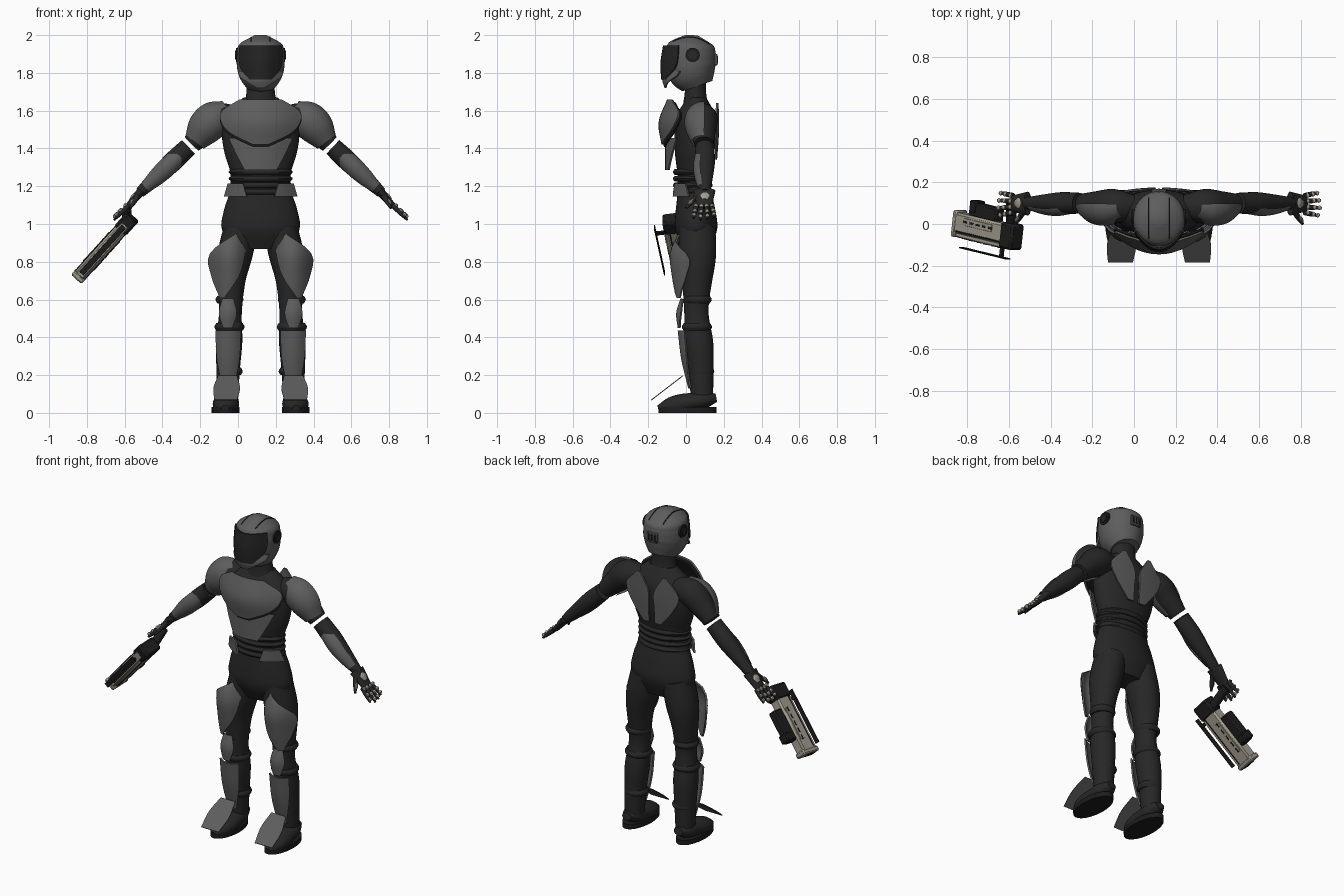
import bpy, bmesh, math
from mathutils import Vector, Matrix
from mathutils.bvhtree import BVHTree

cube = bpy.data.objects.get("Cube")
if cube:
    bpy.data.objects.remove(cube)

BODY_X = .12       # the figure stands off-centre because of the held gun
parts = []


def material(name, *rgb):
    mat = bpy.data.materials.new(name)
    mat.use_nodes = True
    mat.diffuse_color = (*rgb, 1)
    mat.node_tree.nodes["Principled BSDF"].inputs["Base Color"].default_value = (*rgb, 1)
    return mat


SUIT = material("suit_black", .02, .02, .02)
ARMOR = material("armor_grey", .11, .11, .11)
VISOR = material("visor_black", .017, .017, .018)
METAL = material("dark_metal", .012, .012, .012)
BEIGE = material("warm_grey", .36, .33, .27)


def finish(name, bm, mat):
    bmesh.ops.recalc_face_normals(bm, faces=bm.faces)
    mesh = bpy.data.meshes.new(name)
    bm.to_mesh(mesh)
    bm.free()
    mesh.materials.append(mat)
    part = bpy.data.objects.new(name, mesh)
    part.location.x = BODY_X
    bpy.context.collection.objects.link(part)
    parts.append(part)
    return part


def along(values, t):
    """Smooth value at t (from 0 to 1) through evenly spaced values."""
    if not isinstance(values, (tuple, list)):
        return values
    i = min(int(t * (len(values) - 1)), len(values) - 2)
    f = t * (len(values) - 1) - i
    b, c = values[i], values[i + 1]
    a = values[i - 1] if i else 2 * b - c
    d = values[i + 2] if i + 2 < len(values) else 2 * c - b
    return b + f / 2 * (c - a + f * (2 * a - 5 * b + 4 * c - d + f * (3 * (b - c) + d - a)))


def skin(bm, rings, closed):
    for lower, upper in zip(rings, rings[1:]):
        for k in range(len(lower) if closed else len(lower) - 1):
            m = (k + 1) % len(lower)
            bm.faces.new((lower[k], lower[m], upper[m], upper[k]))


def limb(name, mat, x, y, z, r, oval=1, side=1, up=(0, 1, 0), arc=None, floor=0, steps=20, seg=28):
    """Ellipses lofted along a smooth path; arc leaves a thin shell facing the front."""
    bm = bmesh.new()
    times = [i / steps for i in range(steps + 1)]
    path = [Vector((side * along(x, t), along(y, t), along(z, t))) for t in times]
    rings = []
    for i, t in enumerate(times):
        ahead = (path[min(i + 1, steps)] - path[max(i - 1, 0)]).normalized()
        deep = Vector(up)
        deep = (deep - ahead * deep.dot(ahead)).normalized()
        wide = deep.cross(ahead)
        ring = []
        for k in range(seg):
            turn = math.radians(arc) * (k / (seg - 1) - .5) - math.pi / 2 if arc else math.tau * k / seg
            spot = path[i] + along(r, t) * (wide * math.cos(turn) + deep * math.sin(turn) * oval)
            spot.z = max(spot.z, floor)
            ring.append(bm.verts.new(spot))
        rings.append(ring)
    skin(bm, rings, not arc)
    if arc:
        bmesh.ops.solidify(bm, geom=bm.faces[:], thickness=.008)
    else:
        bm.faces.new(rings[0])
        bm.faces.new(rings[-1])
    return finish(name, bm, mat)


def plate(name, mat, z, half, y, bow, x=0, bow_x=0, side=1, thick=.01, steps=12):
    """Plate of varying half width, bowed backwards around bow_x."""
    bm = bmesh.new()
    rows = []
    for t in (i / steps for i in range(steps + 1)):
        xs = [along(x, t) + along(half, t) * (k / 6 - 1) for k in range(13)]
        rows.append([bm.verts.new((side * px, along(y, t) + bow * (px - bow_x) ** 2, along(z, t))) for px in xs])
    skin(bm, rows, False)
    bmesh.ops.recalc_face_normals(bm, faces=bm.faces)
    bmesh.ops.solidify(bm, geom=bm.faces[:], thickness=thick)
    return finish(name, bm, mat)


def box(name, mat, centre, size, frame=Matrix(), bevel=.004):
    bm = bmesh.new()
    bmesh.ops.create_cube(bm, size=1, matrix=frame @ Matrix.Translation(centre) @ Matrix.Diagonal((*size, 1)))
    bmesh.ops.bevel(bm, geom=bm.edges[:], offset=min(bevel, min(size) / 4), segments=1, affect='EDGES')
    return finish(name, mat=mat, bm=bm)


def between(a, b):
    """Path arguments for a straight limb from a to b."""
    return dict(zip("xyz", zip(a, b)))


# Torso, neck and waist folds
limb("torso", SUIT, x=0, y=(.06, .05, .04, .05, .06), z=(.87, 1.67), oval=.54, steps=32, seg=40,
     r=(.13, .205, .195, .165, .16, .19, .205, .195, .09))
limb("neck", SUIT, x=0, y=.05, z=(1.62, 1.78), r=(.09, .075, .075), oval=.75)
for i in range(4):
    z = 1.17 + i * .035
    limb("waist_fold", SUIT, x=0, y=.036, z=(z - .015, z + .015), r=(.155, .17, .155), oval=.62, steps=6, seg=40)

# Chest armour with a dark trim behind its lower edge
for name, mat, drop in (("chest_plate", ARMOR, 0), ("chest_trim", METAL, .013)):
    plate(name, mat, z=(1.66 - drop, 1.42 - drop), half=(.11, .205, .21, .16, .04),
          y=(drop - .1, drop - .145, drop - .13), bow=2)
plate("belly_plate", ARMOR, z=(1.455, 1.285), half=(.17, .13, .085), y=-.11, bow=2)

# Helmet, visor and chin guard
helmet = limb("helmet", ARMOR, x=0, y=(.06, .03, .025, .03), z=(1.73, 2), oval=1.05, steps=30, seg=40,
              r=(.08, .11, .124, .127, .125, .11, .03))
plate("visor", VISOR, z=(1.945, 1.765), half=(.112, .117, .108, .06), y=(-.122, -.135, -.132), bow=6.4)
plate("chin_guard", ARMOR, z=(1.81, 1.72), half=(.12, .11, .07, .02), y=(-.112, -.126, -.113), bow=5.5)

# Seams drop onto the crown of the helmet
shape = bmesh.new()
shape.from_mesh(helmet.data)
crown = BVHTree.FromBMesh(shape)
shape.free()
for side in (-1, 1):
    drops = [crown.ray_cast(Vector((side * .05, i * .015 - .07, 3)), Vector((0, 0, -1)))[0] for i in range(14)]
    limb("helmet_seam", METAL, **dict(zip("xyz", zip(*[p for p in drops if p]))), r=.003, up=(1, 0, 0), seg=6)
    for name, mat, r, reach in (("ear_ring", METAL, .038, .13), ("ear_hub", SUIT, .024, .135)):
        limb(name, mat, x=(.1, reach), y=.035, z=1.895, r=r, side=side, steps=1)
box("rear_vent", ARMOR, (0, .157, 1.87), (.07, .02, .06))
for i in (-1, 0, 1):
    box("rear_vent_slot", METAL, (i * .02, .167, 1.87), (.012, .006, .04))

for side in (-1, 1):
    plate("back_plate", ARMOR, z=(1.64, 1.34), x=(.09, .1, .08, .04), half=(.01, .08, .06, .02),
          y=(.175, .175, .165), bow=-.5, side=side)
    plate("hip_plate", ARMOR, z=(1.215, 1.145), x=.135, half=(.04, .06), y=-.085, bow=2.6, side=side)

    # Arms, left open by a narrow gap above the elbow
    limb("upper_arm", SUIT, x=(.12, .22, .3, .365), y=(.08, .095), z=(1.56, 1.555, 1.49, 1.425),
         r=(.06, .083, .068, .052), side=side)
    limb("forearm", SUIT, x=(.382, .64), y=.1, z=(1.408, 1.165), r=(.05, .053, .042, .028), side=side)
    limb("shoulder_guard", ARMOR, x=(.17, .27, .35), y=.09, z=(1.6, 1.535, 1.435), r=(.06, .095, .093, .06),
         arc=190, side=side)
    limb("forearm_guard", ARMOR, x=(.43, .61), y=.1, z=(1.362, 1.193), r=(.048, .056, .05, .034),
         oval=1.1, arc=130, side=side)

    # Hand: palm, fingers and pale caps on the outer side
    limb("palm", SUIT, x=(.63, .705), y=.098, z=(1.175, 1.09), r=(.024, .02, .016), oval=(2.4), side=side)
    limb("hand_cap", BEIGE, x=(.655, .69), y=.1, z=(1.168, 1.13), r=(.006, .011, .006), oval=2.4, side=side)
    out = Vector((.008, 0, .007))
    for f in range(4):
        reach = .08 - .01 * abs(f - 1.3)
        root = Vector((.7, .055 + f * .027, 1.098))
        tip = root + Vector((reach, f * .01 - .015, -reach))
        limb("finger", SUIT, **between(root, tip), r=(.013, .012, .006), side=side, seg=10)
        for t in (0, .4, .72):
            a, b = root.lerp(tip, t) + out, root.lerp(tip, t + .2) + out
            limb("knuckle_cap", BEIGE, **between(a, b), r=(.006, .012, .006), side=side, steps=4, seg=8)
    root, tip = Vector((.65, .06, 1.15)), Vector((.69, 0, 1.085))
    limb("thumb", SUIT, **between(root, tip), r=(.014, .013, .007), side=side, seg=10)
    limb("thumb_cap", BEIGE, **between(root.lerp(tip, .4) + out, root.lerp(tip, .8) + out),
         r=(.005, .01, .005), side=side, steps=4, seg=8)

    # Legs and boots
    limb("leg", SUIT, x=(.105, .15, .16, .17, .175), y=(.06, .06, .055, .075, .085), z=(.98, .08),
         r=(.09, .092, .072, .06, .07, .062, .055), oval=1.07, side=side, steps=30)
    for z, y, r in ((.455, .058, .07), (.6, .062, .064), (.22, .08, .06)):
        limb("leg_cuff", SUIT, x=.165, y=y, z=(z - .02, z + .02), r=(r, r + .01, r), side=side, steps=6)
    limb("boot", SUIT, x=(.178, .188), y=(.16, -.148), z=(.08, .025), r=(.03, .06, .065, .07, .06, .02),
         oval=.75, up=(0, 0, 1), floor=.02, side=side)
    limb("sole", METAL, x=.186, y=.007, z=(0, .03), r=.073, oval=2.1, side=side, steps=1)

    # Leg armour
    plate("thigh_guard", ARMOR, z=(.96, .61), x=(.1, .175, .187, .2), half=(.01, .085, .067, .01),
          y=(-.03, -.075, -.065, -.045), bow=9, bow_x=.165, side=side)
    plate("knee_guard", ARMOR, z=(.605, .45), x=.174, half=(.03, .047, .025), y=(-.03, -.052, -.044),
          bow=9, bow_x=.17, side=side)
    plate("shin_guard", ARMOR, z=(.435, .13), x=.172, half=(.068, .06, .03), y=(-.044, -.025, .012),
          bow=7, bow_x=.17, side=side)
    plate("foot_guard", ARMOR, z=(.197, .07), x=(.175, .185), half=(.05, .07, .06), y=(-.02, -.185),
          bow=0, side=side, thick=.005)

# Hand-held gun in its own frame: along the barrel, towards the front, across
barrel = Vector((-.66, .16, -.73)).normalized()
front = Vector((0, -1, 0))
front = (front - barrel * front.dot(barrel)).normalized()
frame = Matrix((barrel, front, barrel.cross(front))).transposed().to_4x4()
frame.translation = Vector((-.705 - BODY_X, -.03, .875))


def gun(name, mat, centre, size, bevel=.001):
    box("gun_" + name, mat, centre, size, frame, bevel)


gun("body", BEIGE, (.015, -.005, 0), (.4, .1, .07), .01)
gun("front_rail", BEIGE, (.01, .05, 0), (.37, .03, .05), .006)
gun("muzzle", BEIGE, (.205, 0, 0), (.03, .13, .076), .008)
gun("muzzle_hole", METAL, (.22, .01, 0), (.006, .06, .04))
gun("rear_block", METAL, (-.175, 0, 0), (.09, .125, .082), .01)
gun("under_block", METAL, (.02, -.085, 0), (.2, .07, .056), .008)
gun("under_cap", METAL, (.09, -.1, 0), (.05, .06, .062), .006)
gun("sight_plate", METAL, (0, .112, 0), (.34, .006, .03))
gun("sight_post", METAL, (-.12, .085, 0), (.02, .055, .014))
gun("groove", METAL, (.02, .065, 0), (.28, .004, .026))
for i in range(12):
    gun("rib", BEIGE, (i * .021 - .1, .067, 0), (.006, .004, .026))
for side in (-1, 1):
    gun("side_seam", METAL, (.02, .034, side * .034), (.33, .007, .006))
    gun("side_panel", BEIGE, (.03, -.02, side * .036), (.2, .035, .006))
    for i in range(5):
        gun("side_slot", METAL, (i * .045 - .06, -.02, side * .038), (.028, .01, .004))
limb("gun_grip", METAL, x=-.71, y=(.11, -.02), z=(1.07, .99), r=.026, up=(1, 0, 0), seg=14)

# Smooth shading with kept creases
bpy.ops.object.select_all(action='DESELECT')
for part in parts:
    part.select_set(True)
bpy.context.view_layer.objects.active = parts[0]
bpy.ops.object.shade_smooth_by_angle(angle=math.radians(40))
